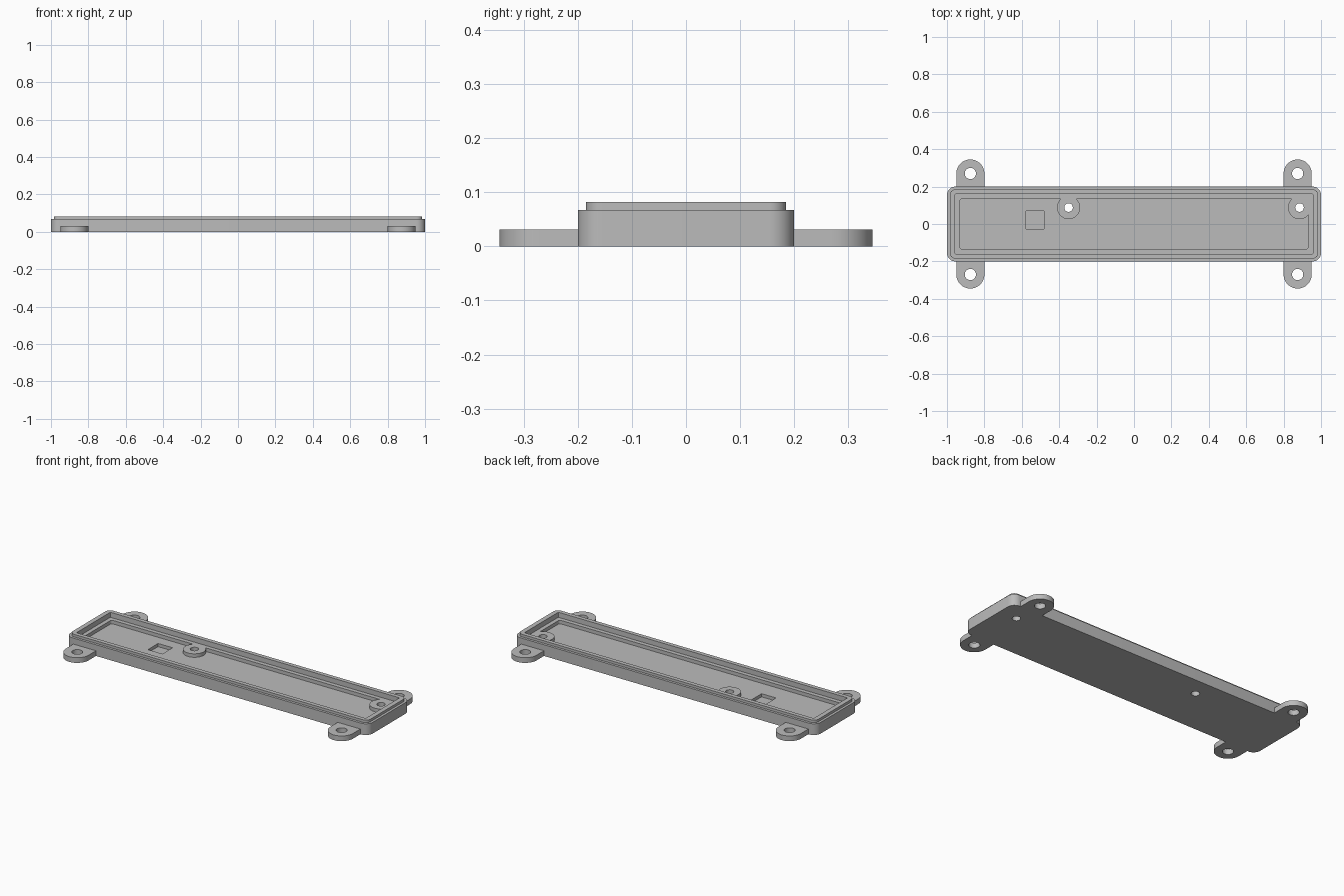
import bpy, bmesh
from math import sin, cos, pi

cube = bpy.data.objects.get("Cube")
if cube:
    bpy.data.objects.remove(cube, do_unlink=True)

grey = bpy.data.materials.new("plain grey")
grey.use_nodes = True
grey.diffuse_color = (0.5, 0.5, 0.5, 1)
grey.node_tree.nodes["Principled BSDF"].inputs["Base Color"].default_value = (0.5, 0.5, 0.5, 1)


def arc(cx, cy, r, start, end, steps):
    return [(cx + r * cos(start + (end - start) * i / steps),
             cy + r * sin(start + (end - start) * i / steps)) for i in range(steps + 1)]


def rounded_rect(hx, hy, r, steps=10):
    pts = []
    for k, (sx, sy) in enumerate([(1, 1), (-1, 1), (-1, -1), (1, -1)]):
        pts += arc(sx * (hx - r), sy * (hy - r), r, k * pi / 2, (k + 1) * pi / 2, steps)
    return pts


def rectangle(cx, cy, h):
    return [(cx + h, cy + h), (cx - h, cy + h), (cx - h, cy - h), (cx + h, cy - h)]


def circle(cx, cy, r, steps=40):
    return arc(cx, cy, r, 0, 2 * pi, steps)[:-1]


def prism(name, outline, z0, z1):
    """Extrude a flat outline from z0 up to z1."""
    bm = bmesh.new()
    face = bm.faces.new([bm.verts.new((x, y, z0)) for x, y in outline])
    top = bmesh.ops.extrude_face_region(bm, geom=[face])["geom"]
    for v in top:
        if isinstance(v, bmesh.types.BMVert):
            v.co.z = z1
    bmesh.ops.recalc_face_normals(bm, faces=bm.faces)
    mesh = bpy.data.meshes.new(name)
    bm.to_mesh(mesh)
    bm.free()
    mesh.materials.append(grey)
    obj = bpy.data.objects.new(name, mesh)
    bpy.context.collection.objects.link(obj)
    return obj


def select_only(obj):
    bpy.ops.object.select_all(action="DESELECT")
    obj.select_set(True)
    bpy.context.view_layer.objects.active = obj


def combine(obj, tool, operation="DIFFERENCE"):
    """Apply a boolean and discard the tool."""
    select_only(obj)
    mod = obj.modifiers.new("boolean", "BOOLEAN")
    mod.operation, mod.solver, mod.object = operation, "EXACT", tool
    bpy.ops.object.modifier_apply(modifier=mod.name)
    bpy.data.objects.remove(tool, do_unlink=True)


def finish(obj):
    select_only(obj)
    bpy.ops.object.shade_smooth_by_angle(angle=pi / 6)


FLOOR, LEDGE, SHOULDER, RIM = 0.031, 0.052, 0.067, 0.082
BOSSES = [(-0.35, 0.088), (0.885, 0.088)]

# Tray: outer block with a narrower raised lip
tray = prism("tray", rounded_rect(1.0, 0.2, 0.045), 0, SHOULDER)
combine(tray, prism("lip", rounded_rect(0.985, 0.185, 0.03), 0.02, RIM), "UNION")

# Upper recess, leaving the inner ledge
combine(tray, prism("recess", rounded_rect(0.957, 0.16, 0.006, 3), LEDGE, 0.2))

# Deep cavity, with the screw bosses left standing at ledge height
cavity = prism("cavity", rounded_rect(0.932, 0.135, 0.015, 6), FLOOR, LEDGE + 0.01)
for x, y in BOSSES:
    combine(cavity, prism("boss", circle(x, y, 0.062), 0, 0.2))
combine(tray, cavity)

# Square pocket in the floor and screw holes through the bosses
combine(tray, prism("pocket", rectangle(-0.53, 0.022, 0.048), 0.012, LEDGE))
for x, y in BOSSES:
    combine(tray, prism("hole", circle(x, y, 0.023, 28), -0.1, 0.2))
finish(tray)

# Four mounting ears with round ends and screw holes
for side, sx in (("left", 1), ("right", -1)):
    for end, sy in (("front", -1), ("back", 1)):
        x, y = sx * 0.875, 0.27
        outline = [(x + 0.075, 0.2)] + arc(x, y, 0.075, 0, pi, 24) + [(x - 0.075, 0.2)]
        ear = prism(f"{end}_{side}_mounting_ear", [(px, sy * py) for px, py in outline], 0, FLOOR)
        combine(ear, prism("hole", circle(x, sy * y, 0.03, 32), -0.1, 0.2))
        finish(ear)
